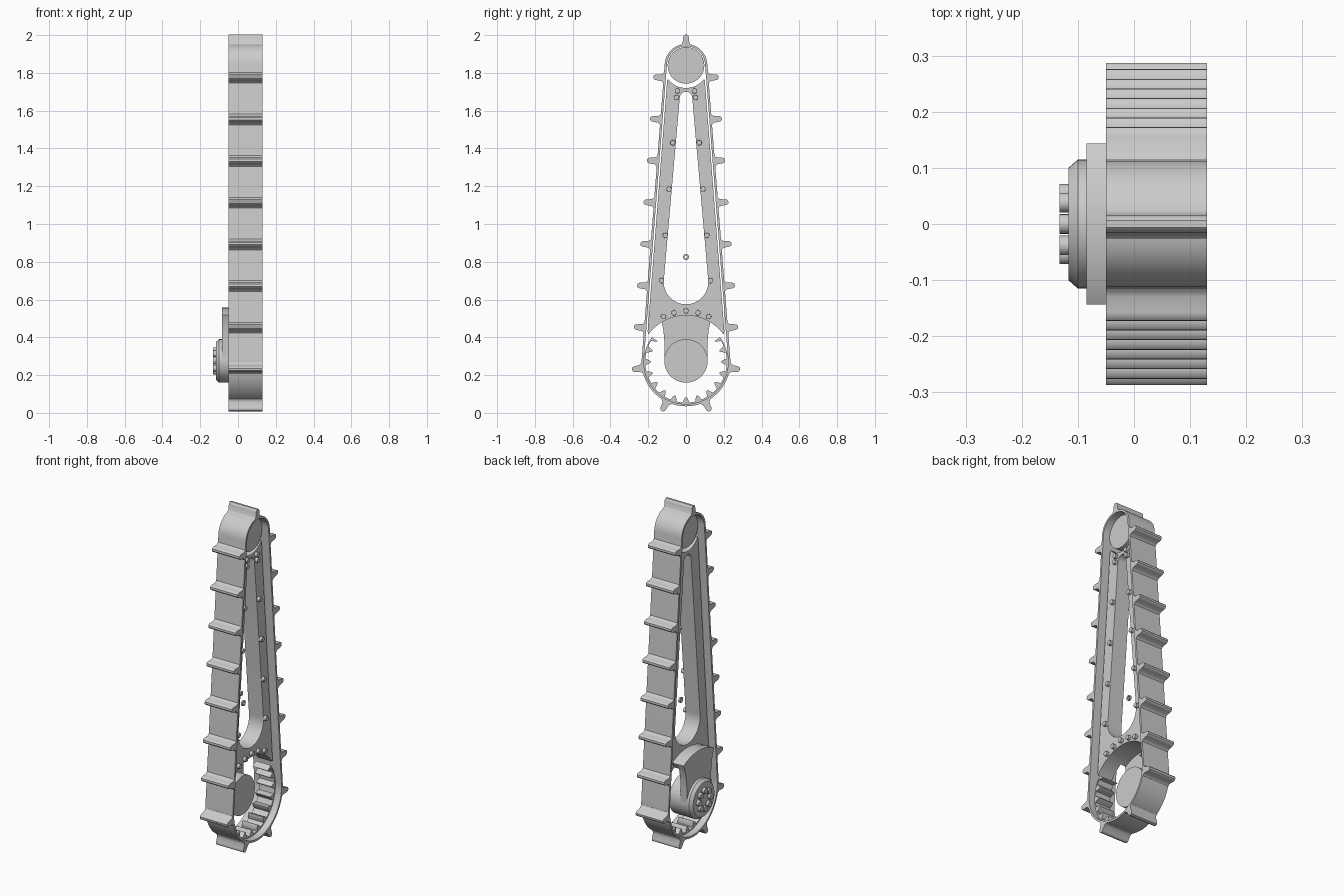
import bpy, bmesh
from math import sin, cos, pi, asin, sqrt, radians
from mathutils import Matrix

if "Cube" in bpy.data.objects:
    bpy.data.objects.remove(bpy.data.objects["Cube"])

ZB, RB, ZT, RT = 0.27, 0.235, 1.84, 0.113      # lower and upper belt arcs
A = asin((RB - RT) / (ZT - ZB))                # tilt of the straight runs
TO_WORLD = Matrix(((0, 0, 1, 0), (1, 0, 0, 0), (0, 1, 0, 0), (0, 0, 0, 1)))


def finish(name, me, bevel=0.0, segs=2):
    bm = bmesh.new()
    bm.from_mesh(me)
    bmesh.ops.remove_doubles(bm, verts=bm.verts, dist=1e-5)
    bmesh.ops.recalc_face_normals(bm, faces=bm.faces)
    bm.to_mesh(me)
    bm.free()
    ob = bpy.data.objects.new(name, me)
    bpy.context.collection.objects.link(ob)
    if bevel:
        m = ob.modifiers.new("bevel", 'BEVEL')
        m.width, m.segments, m.limit_method, m.angle_limit = bevel, segs, 'ANGLE', radians(50)
    bpy.ops.object.select_all(action='DESELECT')
    ob.select_set(True)
    bpy.context.view_layer.objects.active = ob
    bpy.ops.object.shade_smooth_by_angle(angle=radians(35))
    return ob


def extrude(name, loops, x0, x1, bevel=0.0, segs=2):
    """Fill closed (y, z) loops (inner loops are holes) and extrude from x0 to x1."""
    cu = bpy.data.curves.new(name, 'CURVE')
    cu.dimensions, cu.fill_mode, cu.extrude = '2D', 'BOTH', (x1 - x0) / 2
    for pts in loops:
        sp = cu.splines.new('POLY')
        sp.points.add(len(pts) - 1)
        for p, (y, z) in zip(sp.points, pts):
            p.co = (y, z, 0, 1)
        sp.use_cyclic_u = True
    tmp = bpy.data.objects.new("tmp", cu)
    bpy.context.collection.objects.link(tmp)
    bpy.context.view_layer.update()
    me = bpy.data.meshes.new_from_object(tmp.evaluated_get(bpy.context.evaluated_depsgraph_get()))
    bpy.data.objects.remove(tmp)
    me.transform(Matrix.Translation(((x0 + x1) / 2, 0, 0)) @ TO_WORLD)
    return finish(name, me, bevel, segs)


def arc(y, z, r, a0, a1, n):
    return [(y + r * cos(a0 + (a1 - a0) * i / n), z + r * sin(a0 + (a1 - a0) * i / n))
            for i in range(n + 1)]


def circle(y, z, r, n=48):
    return arc(y, z, r, 0, 2 * pi, n)[:-1]


def capsule(zb, rb, zt, rt, n=32):
    a = asin((rb - rt) / (zt - zb))
    return arc(0, zt, rt, a, pi - a, n) + arc(0, zb, rb, pi - a, 2 * pi + a, n)


# Belt band
extrude("belt", [capsule(ZB, RB, ZT, RT, 48), capsule(ZB, RB - .012, ZT, RT - .012, 48)], -.05, .13)


# Belt lugs: flared profile placed along the outward direction
def lug(y, z, ang):
    half = [(.036, -.006), (.024, .004), (.018, .012), (.015, .04), (.012, .049), (.006, .054)]
    prof = half + [(-t, n) for t, n in reversed(half)]
    c, s = cos(ang), sin(ang)
    extrude("belt_lug", [[(y + n * c - t * s, z + n * s + t * c) for t, n in prof]], -.05, .13)


lug(0, ZT + RT - .005, pi / 2)
for sgn in (1, -1):
    def place(y, z, ang):
        lug(sgn * y, z, ang if sgn > 0 else pi - ang)
    for i in range(7):
        z = 1.774 - .2205 * i
        place((RB - (z - ZB) * sin(A)) / cos(A), z, A)
    for ang in (radians(-8), radians(-64)):
        place(RB * cos(ang), ZB + RB * sin(ang), ang)

# Tapered guide frame with long slot, hollowed at both ends
def edge(z):
    return (RB - .02 - (z - ZB) * sin(A)) / cos(A)


b0 = radians(36)
t0 = radians(-38)
outline = arc(0, ZB, .246, pi - b0, b0, 32)
outline += [(edge(.43), .43), (edge(1.764), 1.764)]
outline += arc(0, ZT, .12, t0, -pi - t0, 20)
outline += [(-edge(1.764), 1.764), (-edge(.43), .43)]
extrude("guide_frame", [outline, capsule(.693, .118, 1.667, .033)], -.01, .085)

# Upper idler roller
extrude("top_roller", [circle(0, ZT, .097)], -.01, .09)

# Toothed inner ring around the lower arc
inner = []
N = 240
e0, e1 = radians(36), radians(-216)
for i in range(N + 1):
    a = e0 + (e1 - e0) * i / N
    r = .216 - .03 * max(0, cos((a + pi / 2) * 20)) ** .8
    inner.append((r * cos(a), ZB + r * sin(a)))
extrude("tooth_ring", [inner + arc(0, ZB, .223, e1, e0, 64)], -.01, .09)

# Bolts along the frame
half = [(.045, 1.705), (.05, 1.67), (.07, 1.43), (.09, 1.185), (.11, .94), (.13, .70),
        (.12, .51), (.063, .53)]
for y, z in half + [(-y, z) for y, z in half] + [(0, .54)]:
    extrude("frame_bolt", [circle(y, z, .014, 16)], .083, .102, .006)

# Small ring in the slot
extrude("slot_ring", [circle(0, .825, .016, 24), circle(0, .825, .009, 24)], .03, .04)

# Mounting arm: outer plate, plus the crescent block joining the frame
k = radians(60)
sides = [(-.13, .485), (-.12, .44), (-.114, .38)]
plate = arc(0, ZB, .287, k, pi - k, 24) + sides + arc(0, .275, .114, pi, 2 * pi, 24)
plate += [(-y, z) for y, z in reversed(sides)]
extrude("arm_plate", [plate], -.085, -.045, .016, 3)
extrude("arm_block", [arc(0, ZB, .285, k, pi - k, 24) + arc(0, ZB, .246, pi - k, k, 24)], -.06, -.008)

# Drive hub, stepped cap and ring of bolts
HZ = .275
extrude("drive_hub", [circle(0, HZ, .115)], -.1, .03)
bm = bmesh.new()
bmesh.ops.create_cone(bm, cap_ends=True, segments=48, radius1=.1, radius2=.115, depth=.017,
                      matrix=Matrix.Translation((-.1085, 0, HZ)) @ TO_WORLD)
me = bpy.data.meshes.new("hub_cap")
bm.to_mesh(me)
bm.free()
finish("hub_cap", me)
for i in range(8):
    a = i * pi / 4
    extrude("hub_bolt", [circle(.054 * cos(a), HZ + .054 * sin(a), .0175, 20)], -.133, -.115)
